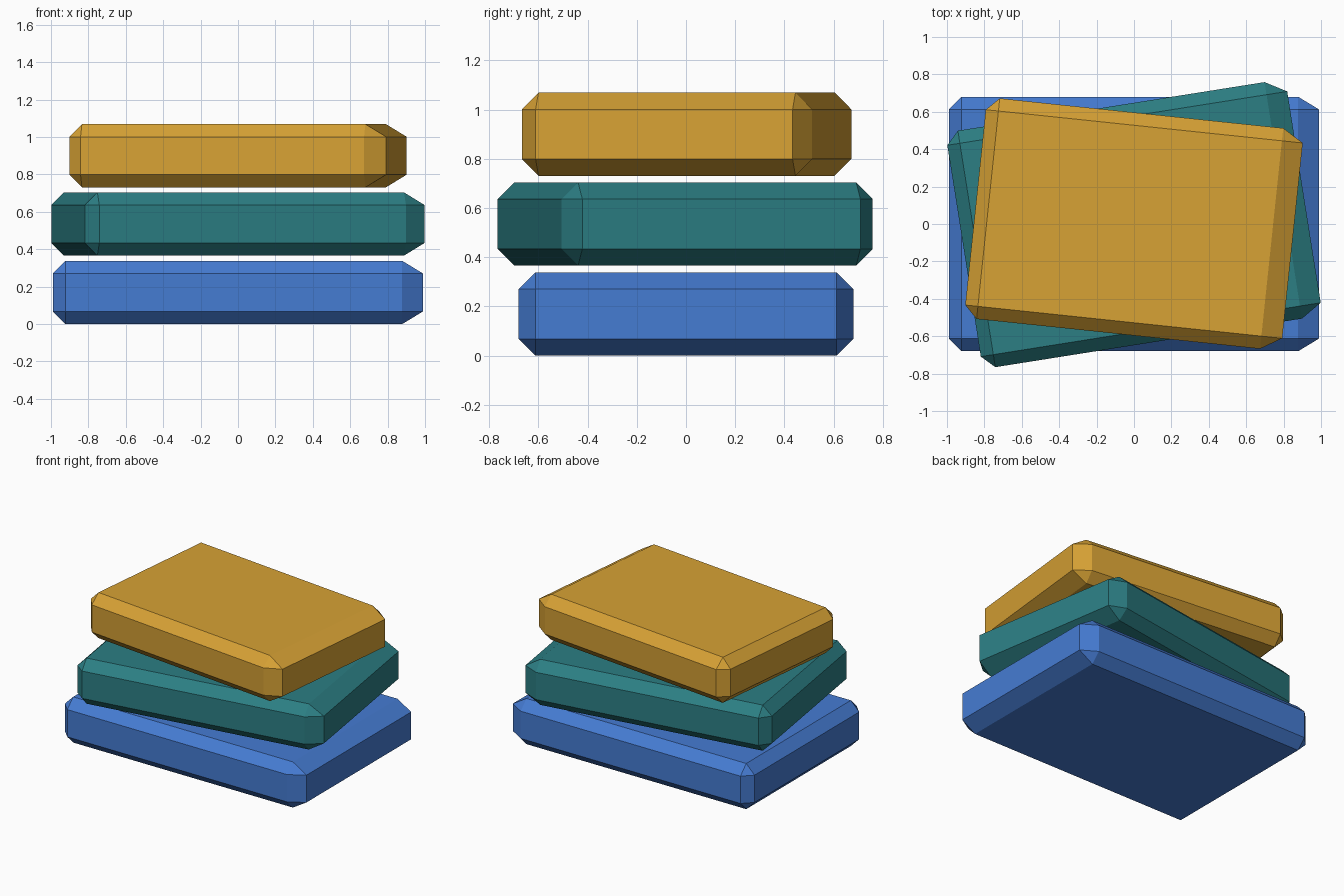
import bpy, bmesh
from math import radians

if "Cube" in bpy.data.objects:
    bpy.data.objects.remove(bpy.data.objects["Cube"])

BEVEL = 0.068       # chamfer on the left, front, back, top and bottom
RIGHT_BEVEL = 0.112  # wider, shallower chamfer on the right end
HEIGHT = 0.338


def slab(name, half_x, half_y, z, angle, color):
    """Chamfered block whose right end has a longer chamfer."""
    h = HEIGHT / 2
    bm = bmesh.new()
    for sx in (-1, 1):
        bx = RIGHT_BEVEL if sx > 0 else BEVEL
        for sy in (-1, 1):
            for sz in (-1, 1):
                x, y = half_x - bx, half_y - BEVEL
                zz = h - BEVEL
                # three chamfer points at every corner
                for p in ((half_x, y, zz), (x, half_y, zz), (x, y, h)):
                    bm.verts.new((sx * p[0], sy * p[1], sz * p[2]))
    bmesh.ops.convex_hull(bm, input=bm.verts)
    bmesh.ops.dissolve_limit(bm, angle_limit=radians(1),
                             verts=bm.verts, edges=bm.edges)
    bmesh.ops.recalc_face_normals(bm, faces=bm.faces)
    mesh = bpy.data.meshes.new(name)
    bm.to_mesh(mesh)
    bm.free()
    mat = bpy.data.materials.new(name + "_color")
    mat.diffuse_color = (*color, 1)
    mat.use_nodes = True
    mat.node_tree.nodes["Principled BSDF"].inputs["Base Color"].default_value = mat.diffuse_color
    mesh.materials.append(mat)
    obj = bpy.data.objects.new(name, mesh)
    obj.location.z = z + h
    obj.rotation_euler.z = radians(angle)
    bpy.context.collection.objects.link(obj)


# Stack of three slabs, each turned a little
slab("bottom_slab", 0.99, 0.68, 0.0, 0, (0.06, 0.20, 0.65))
slab("middle_slab", 0.92, 0.64, 0.366, 9, (0.025, 0.21, 0.23))
slab("top_slab", 0.852, 0.593, 0.731, -6, (0.68, 0.36, 0.035))
